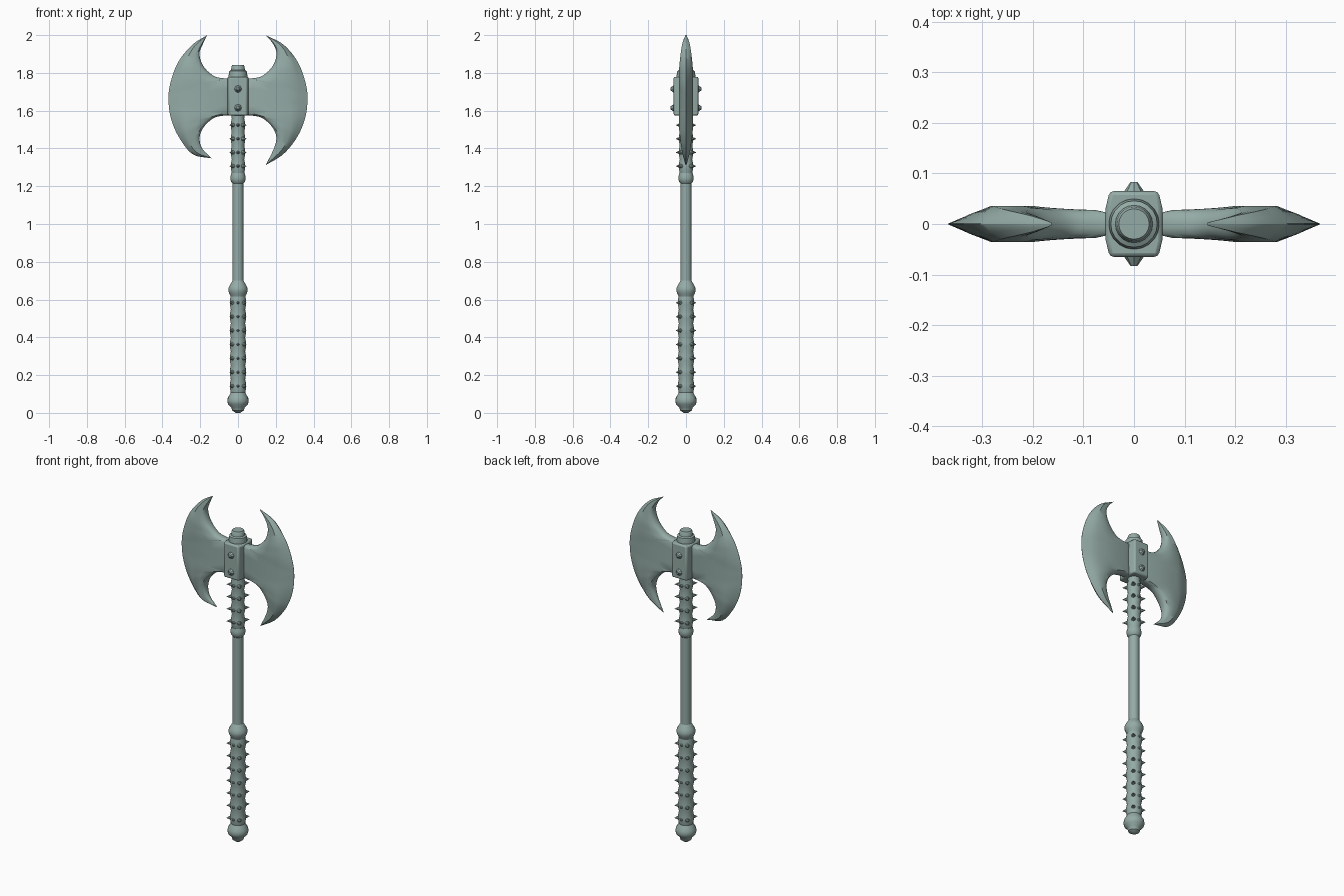
import bpy, bmesh, math
from mathutils import Vector

cube = bpy.data.objects.get("Cube")
if cube:
    bpy.data.objects.remove(cube, do_unlink=True)

mat = bpy.data.materials.new("grey green metal")
mat.use_nodes = True
COLOUR = (0.30, 0.41, 0.38, 1)
mat.diffuse_color = COLOUR
mat.node_tree.nodes["Principled BSDF"].inputs["Base Color"].default_value = COLOUR


def finish(name, bm, angle=35):
    bmesh.ops.remove_doubles(bm, verts=bm.verts, dist=0.0001)
    bmesh.ops.recalc_face_normals(bm, faces=bm.faces)
    mesh = bpy.data.meshes.new(name)
    bm.to_mesh(mesh)
    bm.free()
    mesh.materials.append(mat)
    ob = bpy.data.objects.new(name, mesh)
    bpy.context.collection.objects.link(ob)
    bpy.ops.object.select_all(action='DESELECT')
    ob.select_set(True)
    bpy.context.view_layer.objects.active = ob
    bpy.ops.object.shade_smooth_by_angle(angle=math.radians(angle))
    return ob


def lathe(name, profile, sides=20):
    bm = bmesh.new()
    rings = []
    for r, z in profile:
        rings.append([bm.verts.new((r * math.cos(k * math.tau / sides),
                                    r * math.sin(k * math.tau / sides), z))
                      for k in range(sides)])
    for a, b in zip(rings, rings[1:]):
        for k in range(sides):
            j = (k + 1) % sides
            bm.faces.new((a[k], a[j], b[j], b[k]))
    bm.faces.new(rings[0])
    bm.faces.new(rings[-1])
    return finish(name, bm)


def spline(points, n):
    """Sample n + 1 points on a smooth curve through the given points."""
    p = [Vector(q) for q in points]
    p = [2 * p[0] - p[1]] + p + [2 * p[-1] - p[-2]]
    out = []
    for i in range(n + 1):
        s = i / n * (len(points) - 1)
        k = min(int(s), len(points) - 2)
        t = s - k
        a, b, c, d = p[k:k + 4]
        out.append(0.5 * (2 * b + (c - a) * t + (2 * a - 5 * b + 4 * c - d) * t * t
                          + (3 * b - a - 3 * c + d) * t ** 3))
    return out


def grip(z0, z1, count, r):
    """Bulging bands, one for each ring of spikes."""
    step = (z1 - z0) / count
    prof = []
    for k in range(count):
        prof += [(r - 0.003, z0 + k * step), (r + 0.002, z0 + (k + 0.35) * step),
                 (r + 0.002, z0 + (k + 0.65) * step)]
    return prof + [(r - 0.003, z1)]


# Haft pieces
LOW, HIGH = (0.105, 0.62, 7), (1.27, 1.56, 4)
lathe("pommel", [(0.012, 0), (0.03, 0.012), (0.036, 0.03), (0.052, 0.045), (0.057, 0.062),
                 (0.054, 0.08), (0.045, 0.095), (0.038, 0.11)])
lathe("lower_grip", grip(*LOW, 0.041))
lathe("grip_ring", [(0.036, 0.61), (0.046, 0.632), (0.051, 0.645), (0.051, 0.66),
                    (0.044, 0.675), (0.035, 0.69), (0.029, 0.70)])
lathe("haft", [(0.029, 0.68), (0.029, 1.23)])
lathe("neck_ring", [(0.029, 1.215), (0.037, 1.225), (0.041, 1.24), (0.039, 1.255), (0.035, 1.27)])
lathe("upper_grip", grip(*HIGH, 0.036) + [(0.036, 1.6)])
lathe("haft_cap", [(0.05, 1.76), (0.05, 1.785), (0.046, 1.81), (0.037, 1.815),
                   (0.034, 1.835), (0.03, 1.842)])


# Spikes and studs
def spike(bm, angle, z, start, end, width, tip=0.001):
    d = Vector((math.cos(angle), math.sin(angle), 0))
    rot = d.to_track_quat('Z', 'Y').to_matrix().to_4x4()
    rot.translation = d * (start + end) / 2 + Vector((0, 0, z))
    bmesh.ops.create_cone(bm, cap_ends=True, segments=8, radius1=width, radius2=tip,
                          depth=end - start, matrix=rot)


for name, (z0, z1, count), r in (("lower_spikes", LOW, 0.036), ("upper_spikes", HIGH, 0.032)):
    bm = bmesh.new()
    for k in range(count):
        z = z0 + (k + 0.5) * (z1 - z0) / count
        for q in range(4):
            spike(bm, math.pi / 4 + q * math.pi / 2, z, r, 0.062, 0.014)
        for side in (-1, 1):
            spike(bm, side * math.pi / 2, z, r, 0.053, 0.011)
    finish(name, bm)

bm = bmesh.new()
for side in (-1, 1):
    for z in (1.615, 1.715):
        spike(bm, side * math.pi / 2, z, 0.055, 0.083, 0.026, 0.007)
finish("collar_studs", bm)

# Collar block, narrower towards its front and back faces
bm = bmesh.new()
bmesh.ops.create_cube(bm, size=1)
bmesh.ops.subdivide_edges(bm, edges=[e for e in bm.edges
                                     if abs(e.verts[0].co.y - e.verts[1].co.y) > 0.5], cuts=3)
for v in bm.verts:
    flare = 0.056 if abs(v.co.y) < 0.3 else 0.048
    v.co = Vector((v.co.x * 2 * flare, v.co.y * 0.13, 1.677 + v.co.z * 0.205))
collar = finish("collar", bm)
bev = collar.modifiers.new("soft edges", 'BEVEL')
bev.width = 0.008
bev.segments = 2

# Each blade is lofted between its inner outline and its cutting edge
COLUMNS = [(0, 0.25), (0.06, 0.65), (0.16, 0.92), (0.4, 1), (0.72, 1), (0.87, 0.55), (1, 0.02)]
N = 56


def blade(name, side, top, bottom):
    upper = spline([top, (0.185, 1.955), (0.204, 1.90), (0.183, 1.835),
                    (0.13, 1.785), (0.08, 1.772), (0.02, 1.772)], N // 2 - 2)
    lower = spline([(0.02, 1.575), (0.08, 1.573), (0.13, 1.56), (0.18, 1.515),
                    (0.203, 1.46), (0.19, 1.40), bottom], N // 2 - 2)
    middle = [Vector((0.02, 1.772 - 0.197 * k / 4)) for k in (1, 2, 3)]
    inner = upper + middle + lower
    outer = spline([top, (0.24, 1.95), (0.315, 1.86), (0.357, 1.75), (0.368, 1.66),
                    (0.355, 1.56), (0.313, 1.46), (0.24, 1.37), bottom], len(inner) - 1)
    bm = bmesh.new()
    rows = []
    for k, (a, b) in enumerate(zip(inner, outer)):
        s = k / (len(inner) - 1)
        thick = 0.036 * min(1, 0.08 + 1.15 * math.sin(math.pi * s) ** 0.8)
        row = []
        for sign, cols in ((-1, COLUMNS), (1, COLUMNS[::-1])):
            for u, h in cols:
                p = a.lerp(b, u)
                # the neck beside the collar is a little thinner
                t = thick * (0.83 if p.x < 0.16 else min(1, 0.83 + (p.x - 0.16) * 4))
                row.append(bm.verts.new((side * p.x, sign * t * h, p.y)))
        rows.append(row)
    for a, b in zip(rows, rows[1:]):
        for k in range(len(a)):
            j = (k + 1) % len(a)
            bm.faces.new((a[k], a[j], b[j], b[k]))
    bm.faces.new(rows[0])
    bm.faces.new(rows[-1])
    finish(name, bm, 40)


blade("left_blade", 1, (0.145, 2.0), (0.147, 1.312))
blade("right_blade", -1, (0.163, 2.0), (0.138, 1.347))
